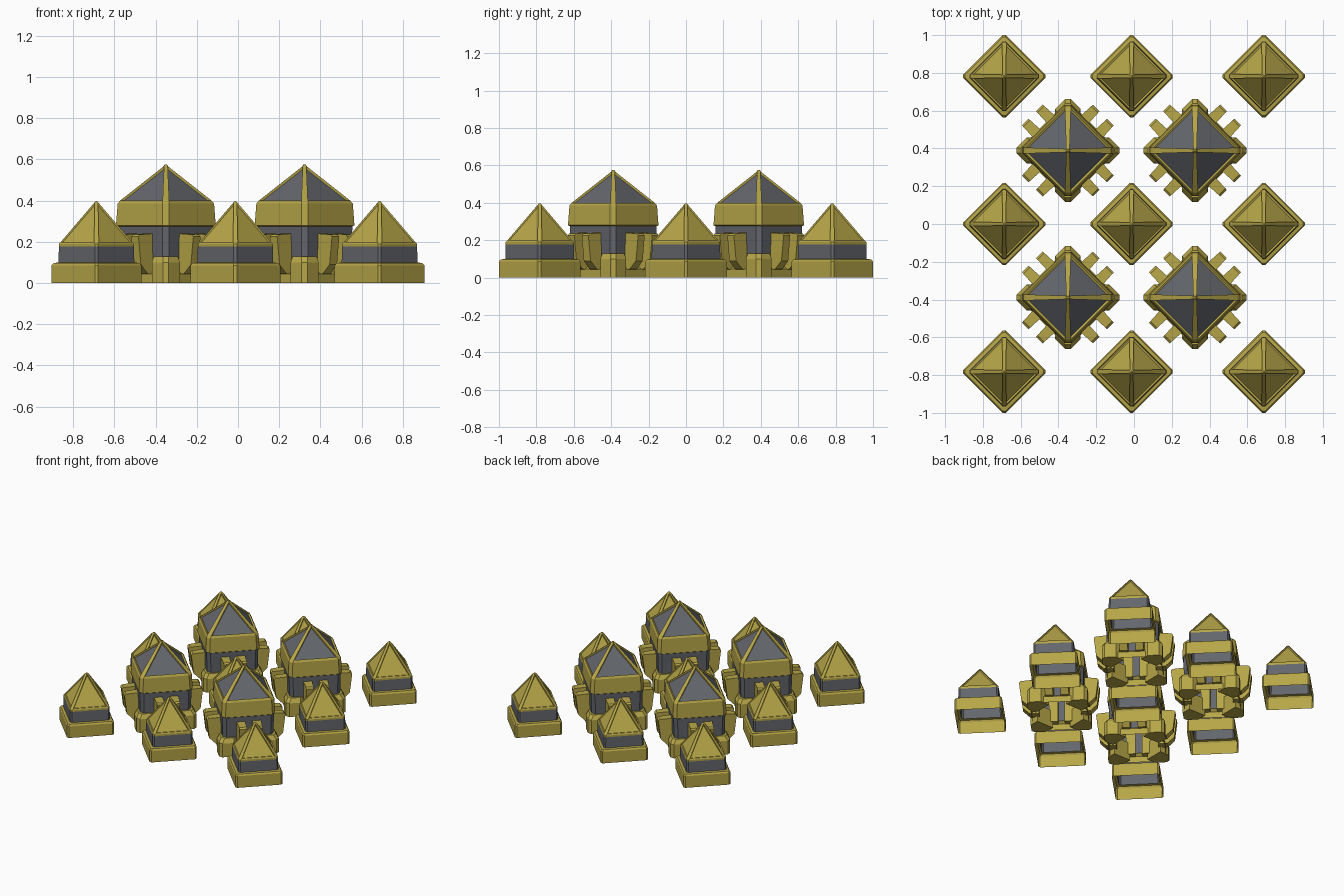
import bpy, bmesh
from math import radians
from mathutils import Matrix, Vector

cube = bpy.data.objects.get("Cube")
if cube:
    bpy.data.objects.remove(cube, do_unlink=True)


def material(name, rgb):
    m = bpy.data.materials.new(name)
    m.use_nodes = True
    m.diffuse_color = (*rgb, 1)
    bsdf = m.node_tree.nodes["Principled BSDF"]
    bsdf.inputs["Base Color"].default_value = (*rgb, 1)
    bsdf.inputs["Roughness"].default_value = 0.8
    return m


MATS = [material("ochre gold", (0.47, 0.38, 0.065)),
        material("slate grey", (0.125, 0.133, 0.15))]
GOLD, GREY = 0, 1


def diamond(bm, reach, cut, z):
    """Ring of a diamond with its four corners cut off."""
    quarter = [Vector((reach, -cut, z)), Vector((reach, cut, z))]
    return [bm.verts.new(Matrix.Rotation(radians(90 * k), 3, 'Z') @ p)
            for k in range(4) for p in quarter]


def loft(bm, profile):
    """Stack of diamond rings (reach, cut, z, colour of the band above); returns bands."""
    rings = [diamond(bm, *p[:3]) for p in profile]
    bands = []
    for low, high, p in zip(rings, rings[1:], profile):
        band = []
        for i in range(8):
            j = (i + 1) % 8
            f = bm.faces.new((low[i], low[j], high[j], high[i]))
            f.material_index = p[3]
            band.append(f)
        bands.append(band)
    bm.faces.new(rings[-1])
    return bands


def inset(bm, faces, width, depth, colour):
    """Sink a panel into each face and colour it."""
    bmesh.ops.inset_individual(bm, faces=faces, thickness=width, depth=0)
    bmesh.ops.inset_individual(bm, faces=faces, thickness=0.006, depth=-depth)
    for f in faces:
        f.material_index = colour


def prism(bm, low, high):
    """Solid between two matching outlines."""
    a = [bm.verts.new(p) for p in low]
    b = [bm.verts.new(p) for p in high]
    bm.faces.new(a[::-1])
    bm.faces.new(b)
    for i in range(len(a)):
        j = (i + 1) % len(a)
        bm.faces.new((a[i], a[j], b[j], b[i]))


def four_around(bm, start):
    """Repeat the geometry about z, starting at the given angle."""
    geom = bm.verts[:] + bm.edges[:] + bm.faces[:]
    bmesh.ops.rotate(bm, verts=bm.verts[:], matrix=Matrix.Rotation(radians(start), 3, 'Z'))
    for k in (90, 180, 270):
        new = bmesh.ops.duplicate(bm, geom=geom)["geom"]
        bmesh.ops.rotate(bm, verts=[v for v in new if isinstance(v, bmesh.types.BMVert)],
                         matrix=Matrix.Rotation(radians(k), 3, 'Z'))


def finish(bm, name, fix_normals=False):
    if fix_normals:
        bmesh.ops.recalc_face_normals(bm, faces=bm.faces[:])
    mesh = bpy.data.meshes.new(name)
    bm.to_mesh(mesh)
    bm.free()
    for m in MATS:
        mesh.materials.append(m)
    return mesh


def place(name, mesh, x, y):
    ob = bpy.data.objects.new(name, mesh)
    ob.location = (x, y, 0)
    bpy.context.scene.collection.objects.link(ob)


# Small tower: footing, grey band and ridged pyramid roof, open underneath
bm = bmesh.new()
bands = loft(bm, [
    (0.218, 0.008, 0, GOLD), (0.218, 0.008, 0.085, GOLD), (0.208, 0.008, 0.097, GOLD),
    (0.184, 0.008, 0.1, GREY), (0.182, 0.008, 0.178, GOLD), (0.182, 0.008, 0.19, GOLD),
    (0.172, 0.012, 0.2, GOLD), (0.01, 0.008, 0.39, GOLD), (0.004, 0.003, 0.397, GOLD)])
inset(bm, bands[6][1::2], 0.016, 0.008, GOLD)
small_mesh = finish(bm, "small_tower")

# Large tower: footing, grey wall, flared gold storey and pyramid roof with grey panels
bm = bmesh.new()
bands = loft(bm, [
    (0.25, 0.016, 0, GOLD), (0.25, 0.016, 0.045, GOLD), (0.225, 0.016, 0.06, GREY),
    (0.232, 0.016, 0.275, GOLD), (0.242, 0.016, 0.28, GOLD), (0.234, 0.016, 0.385, GOLD),
    (0.222, 0.016, 0.4, GOLD), (0.012, 0.009, 0.565, GOLD), (0.006, 0.004, 0.575, GOLD)])
inset(bm, bands[6][1::2], 0.026, 0.012, GREY)
large_mesh = finish(bm, "large_tower")

# Corner feet of the large tower
bm = bmesh.new()


def foot_outline(shrink, z):
    r, c, w = 0.273 - shrink, 0.014, 0.068 - shrink * 0.4
    return [Vector(p) for p in ((0.15, -w, z), (r - w + c, -w, z), (r, -c, z),
                                (r, c, z), (r - w + c, w, z), (0.15, w, z))]


prism(bm, foot_outline(0, 0), foot_outline(0, 0.1))
prism(bm, foot_outline(0, 0.1), foot_outline(0.025, 0.13))
bmesh.ops.remove_doubles(bm, verts=bm.verts[:], dist=0.0001)
four_around(bm, 0)
feet_mesh = finish(bm, "corner_feet", True)

# Paired buttress fins on each wall of the large tower
bm = bmesh.new()
FIN = [(0.14, 0.04), (0.205, 0.045), (0.25, 0.09), (0.266, 0.225), (0.255, 0.235), (0.14, 0.242)]
for side in (-0.053, 0.053):
    sides = [[Vector((n, side + s * (0.031 - 0.05 * (n - 0.14)), z)) for n, z in FIN]
             for s in (1, -1)]
    prism(bm, *sides)
four_around(bm, 45)
fins_mesh = finish(bm, "buttress_fins", True)

# Layout: three by three small towers with four large ones between
for x in (-0.687, -0.013, 0.687):
    for y in (-0.782, 0, 0.782):
        place("small_tower", small_mesh, x, y)
for x in (-0.35, 0.323):
    for y in (-0.389, 0.389):
        place("large_tower", large_mesh, x, y)
        place("corner_feet", feet_mesh, x, y)
        place("buttress_fins", fins_mesh, x, y)
